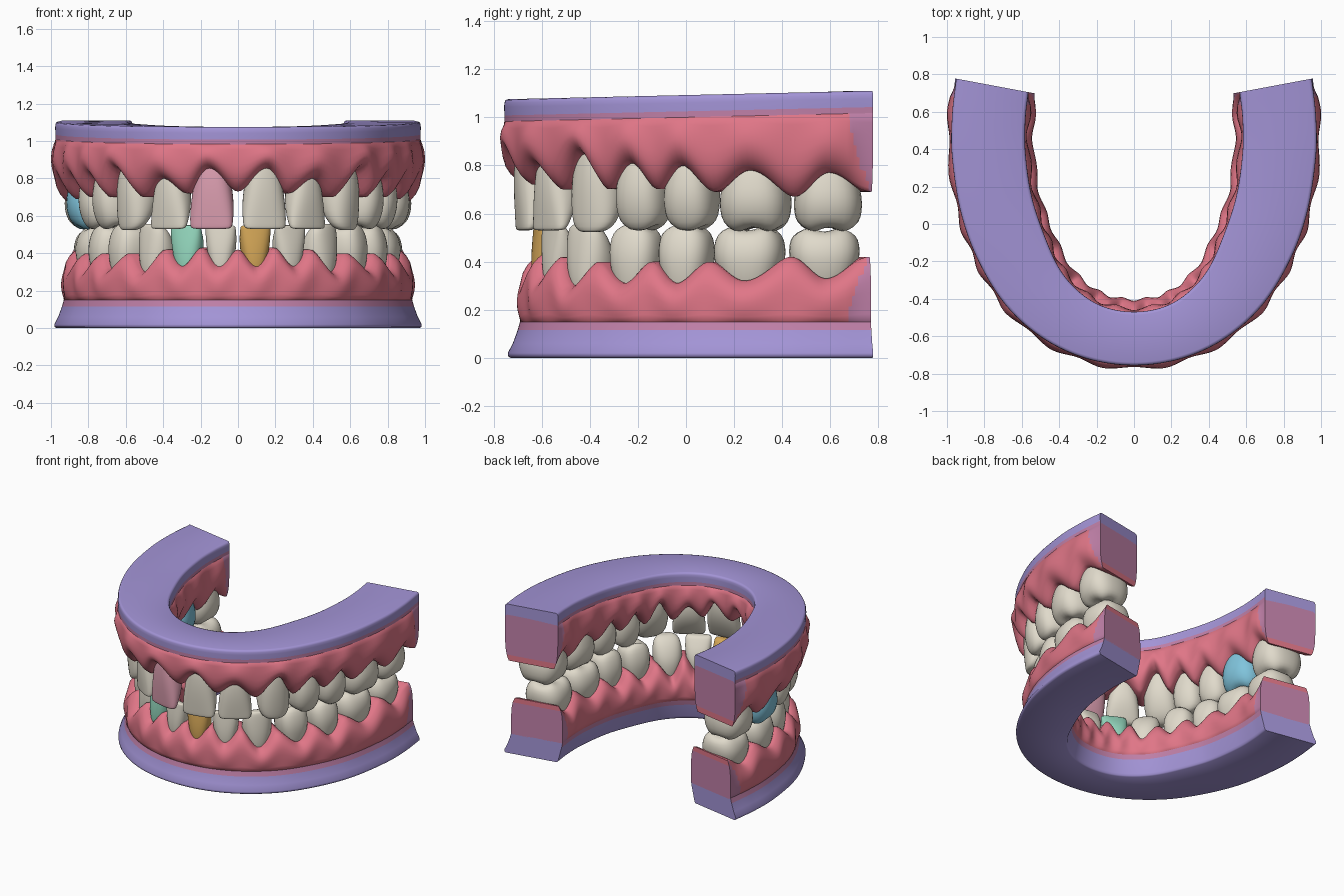
import bpy, bmesh, math
from mathutils import Vector

if "Cube" in bpy.data.objects:
    bpy.data.objects.remove(bpy.data.objects["Cube"])


def material(name, r, g, b):
    m = bpy.data.materials.new(name)
    lin = [((c / 255 + 0.055) / 1.055) ** 2.4 for c in (r, g, b)]
    m.diffuse_color = (*lin, 1)
    m.use_nodes = True
    m.node_tree.nodes["Principled BSDF"].inputs["Base Color"].default_value = m.diffuse_color
    return m


PURPLE = material("purple_base", 163, 148, 214)
GUM = material("gum_pink", 224, 118, 135)
MAUVE = material("mauve", 192, 128, 168)
IVORY = material("ivory", 224, 218, 203)
ROSE = material("rose_tooth", 222, 160, 178)
BLUE = material("blue_tooth", 128, 196, 220)
MINT = material("mint_tooth", 150, 218, 192)
GOLD = material("gold_tooth", 214, 168, 88)

# Arch plan: outer x, y and inner x, y from the middle of the front to the back end
HALF = [(0, -.755, 0, -.47), (.25, -.72, .155, -.445), (.48, -.615, .285, -.37),
        (.68, -.44, .395, -.245), (.83, -.2, .48, -.06), (.925, .06, .55, .16),
        (.972, .36, .582, .40), (.972, .58, .58, .57), (.95, .777, .565, .705)]
END = len(HALF) - 1
PLAN = [Vector((-a, b, -c, d)) for a, b, c, d in HALF[:0:-1]] + [Vector(p) for p in HALF]
PLAN = [2 * PLAN[0] - PLAN[1]] + PLAN + [2 * PLAN[-1] - PLAN[-2]]


def arch(t):
    """Outer point, inner point and outward direction at t in -END..END."""
    u = t + END
    i = min(int(u), 2 * END - 1)
    f = u - i
    a, b, c, d = PLAN[i:i + 4]
    p = 0.5 * (2 * b + (c - a) * f + (2 * a - 5 * b + 4 * c - d) * f * f
               + (3 * b - a - 3 * c + d) * f ** 3)
    o, n = Vector((p[0], p[1], 0)), Vector((p[2], p[3], 0))
    return o, n, (o - n).normalized()


def nearest(x, y):
    p = Vector((x, y, 0))
    return min((k / 50 for k in range(END * 50 + 1)),
               key=lambda t: ((arch(t)[0] + arch(t)[1]) / 2 - p).length)


def finish(name, bm, mats, angle):
    bmesh.ops.recalc_face_normals(bm, faces=bm.faces)
    me = bpy.data.meshes.new(name)
    bm.to_mesh(me)
    bm.free()
    for m in mats:
        me.materials.append(m)
    ob = bpy.data.objects.new(name, me)
    bpy.context.collection.objects.link(ob)
    bpy.ops.object.select_all(action='DESELECT')
    bpy.context.view_layer.objects.active = ob
    ob.select_set(True)
    bpy.ops.object.shade_smooth_by_angle(angle=math.radians(angle))
    return ob


def sweep(name, rows, mats, colour, steps=14):
    """Sweep a section along the arch; rows(t, y) gives (outer offset, inner offset, z)."""
    bm = bmesh.new()
    rings, ts = [], [k / steps - END for k in range(2 * END * steps + 1)]
    for t in ts:
        o, n, d = arch(t)
        r = rows(t, o.y)
        pts = [o + d * a + Vector((0, 0, z)) for a, b, z in r]
        pts += [n - d * b + Vector((0, 0, z)) for a, b, z in reversed(r)]
        rings.append([bm.verts.new(p) for p in pts])
    m = len(rings[0])
    for k in range(len(ts) - 1):
        for i in range(m):
            j = (i + 1) % m
            f = bm.faces.new((rings[k][i], rings[k][j], rings[k + 1][j], rings[k + 1][i]))
            f.material_index = colour(min(i, m - 2 - i) if i < m - 1 else 0,
                                      abs(ts[k] + ts[k + 1]) / 2, False)
    for ring in (rings[0], rings[-1]):
        for i in range(m // 2 - 1):
            f = bm.faces.new((ring[i], ring[i + 1], ring[m - 2 - i], ring[m - 1 - i]))
            f.material_index = colour(i, END, True)
    return finish(name, bm, mats, 55)


# Crown profiles: (height from gum line to tip, width factor, depth factor)
CROWN = {
    "incisor": [(-.3, .55, .8), (0, .72, .95), (.3, .9, 1), (.6, 1.01, .82), (.85, 1.02, .52),
                (.97, .99, .38), (1, .88, .25)],
    "canine": [(-.3, .62, .8), (0, .8, .95), (.3, 1, 1), (.55, 1.04, .9), (.8, .98, .68),
               (.95, .8, .45), (1.01, .45, .25)],
    "premolar": [(-.3, .65, .75), (0, .78, .88), (.3, .98, 1), (.55, 1.03, 1), (.8, .97, .88),
                 (.95, .8, .68), (1, .5, .42)],
    "molar": [(-.3, .68, .75), (0, .8, .88), (.3, .98, 1), (.55, 1.03, 1.01), (.8, .98, .9),
              (.95, .83, .72), (1, .55, .46)],
}


def tooth(name, kind, pos, out, w, d, z0, z1, mat):
    bm = bmesh.new()
    side = Vector((-out.y, out.x, 0))
    front = kind in ("incisor", "canine")
    power, seg, rings = (2 / 2.6 if kind != "canine" else .88), 16, []
    for h, wf, df in CROWN[kind]:
        ring = []
        shift = .7 * (1 - df) * d / 2 if front and h > .3 else 0
        for k in range(seg):
            a = 2 * math.pi * (k + .5) / seg
            c, s = math.cos(a), math.sin(a)
            x = math.copysign(abs(c) ** power, c) * wf * w / 2
            y = math.copysign(abs(s) ** power, s) * df * d / 2 + shift
            cusp = 0
            if h > .9 and not front:
                cusp = -.05 * math.cos((4 if kind == "molar" else 2) * a)
            p = pos + side * x + out * y
            p.z = z0 + (z1 - z0) * (h + cusp)
            ring.append(bm.verts.new(p))
        rings.append(ring)
    for a, b in zip(rings, rings[1:]):
        for k in range(seg):
            j = (k + 1) % seg
            bm.faces.new((a[k], a[j], b[j], b[k]))
    bm.faces.new(rings[0])
    # Biting surface, with a hollow on the back teeth
    tip = sum((v.co for v in rings[-1]), Vector()) / seg
    tip.z = z0 + (z1 - z0) * (1 if front else .92)
    tip = bm.verts.new(tip)
    for k in range(seg):
        bm.faces.new((rings[-1][k], rings[-1][(k + 1) % seg], tip))
    ob = finish(name, bm, [mat], 180)
    ob.modifiers.new("smooth", 'SUBSURF').levels = 1
    ob.modifiers["smooth"].render_levels = 1


NAMES = ["central_incisor", "lateral_incisor", "canine", "first_premolar",
         "second_premolar", "first_molar", "second_molar"]
# Each tooth: x, y, width, depth, gum line z, tip z, z of the gum point behind it
UPPER = [(.135, -.63, .235, .17, .85, .53, .72), (.35, -.535, .225, .17, .80, .53, .70),
         (.535, -.36, .225, .22, .85, .525, .70), (.65, -.175, .215, .26, .81, .535, .70),
         (.715, .025, .22, .28, .80, .535, .69), (.755, .29, .295, .33, .78, .53, .67),
         (.765, .59, .285, .33, .77, .53, .69)]
LOWER = [(.088, -.57, .165, .15, .33, .55, .43), (.265, -.52, .18, .15, .33, .55, .42),
         (.43, -.395, .2, .19, .30, .555, .40), (.58, -.205, .215, .22, .31, .55, .40),
         (.675, .003, .225, .25, .31, .55, .40), (.72, .265, .295, .30, .32, .54, .42),
         (.73, .575, .295, .30, .33, .535, .42)]
PAINTED = {"upper_left_central_incisor": ROSE, "upper_left_first_molar": BLUE,
           "lower_left_lateral_incisor": MINT, "lower_right_central_incisor": GOLD}
FS = [-.04, 0, .12, .28, .45, .6, .75, .87, .95, 1, 1]


def build_jaw(jaw, teeth, mid_z, gum_z):
    upper = jaw == "upper"
    tilt = .0227 if upper else 0
    ts = [nearest(a[0], a[1]) for a in teeth]
    # Scallop keys along the arch: t, margin z, 1 at a tooth and 0 between teeth
    keys = [(0, mid_z, 0)]
    for k, a in enumerate(teeth):
        last = k == len(teeth) - 1
        keys += [(ts[k], a[4], 1), (END if last else (ts[k] + ts[k + 1]) / 2, a[6], 0)]

    def scallop(t):
        t = abs(t)
        for (t0, z0, w0), (t1, z1, w1) in zip(keys, keys[1:]):
            if t <= t1:
                f = (t - t0) / (t1 - t0)
                f = f * f * (3 - 2 * f)
                return z0 + (z1 - z0) * f, w0 + (w1 - w0) * f
        return keys[-1][1:]

    # The lower jaw sits a little further back at the front
    def setback(y):
        return .02 * max(0, -y / .755)

    def gum_rows(t, y):
        z1, w = scallop(t)
        z0 = gum_z + tilt * y
        fade = min(1, (END - abs(t)) / .5)
        rows = []
        for i, f in enumerate(FS):
            g = max(f, 0)
            swell = math.sin(math.pi * g ** .9) * fade
            roll = (.05 + .02 * (1 - w)) * g ** 6 * (.4 + .6 * fade)
            roll += .08 if i == len(FS) - 1 else .015 if i == 0 else 0
            if upper:
                a, b = (.01 + .02 * w) * swell, (.01 + .02 * w) * swell
            else:
                a = -.045 + (.002 + .018 * w) * swell - setback(y)
                b = .035 + (.005 + .015 * w) * swell + setback(y)
            rows.append((a - roll, b - roll, z0 + (z1 - z0) * f))
        return rows

    def gum_colour(i, t, cap):
        f = max(0, FS[i])
        if cap:
            return 1 if f < .87 else 0
        return 1 if t > END - .5 * (1 - f ** 1.5) else 0

    sweep(jaw + "_gum", gum_rows, [GUM, MAUVE], gum_colour)

    # Purple plinth with a mauve band where it meets the gum
    def base_rows(t, y):
        if upper:
            s = tilt * y
            return [(0, 0, 1 + s), (0, 0, 1.025 + s), (.001, .001, 1.06 + s),
                    (0, 0, 1.078 + s), (-.005, -.005, 1.089 + s), (-.016, -.016, 1.0925 + s)]
        q = setback(y)
        return [(a - q, b + q, z) for a, b, z in (
            (-.045, .035, .15), (-.035, .028, .115), (-.015, .014, .06),
            (.006, .004, .02), (.005, 0, .007), (-.006, -.008, 0))]

    sweep(jaw + "_base", base_rows, [PURPLE, MAUVE],
          lambda i, t, cap: 1 if i == 0 and not cap else 0)

    # Teeth, mirrored left and right
    for k, (x, y, w, d, z0, z1, _) in enumerate(teeth):
        out = arch(ts[k])[2]
        for sign, label in ((1, "right"), (-1, "left")):
            name = f"{jaw}_{label}_{NAMES[k]}"
            tooth(name, NAMES[k].split("_")[-1], Vector((sign * x, y, 0)),
                  Vector((sign * out.x, out.y, 0)), w, d, z0, z1, PAINTED.get(name, IVORY))


build_jaw("upper", UPPER, .73, 1.0)
build_jaw("lower", LOWER, .42, .15)
